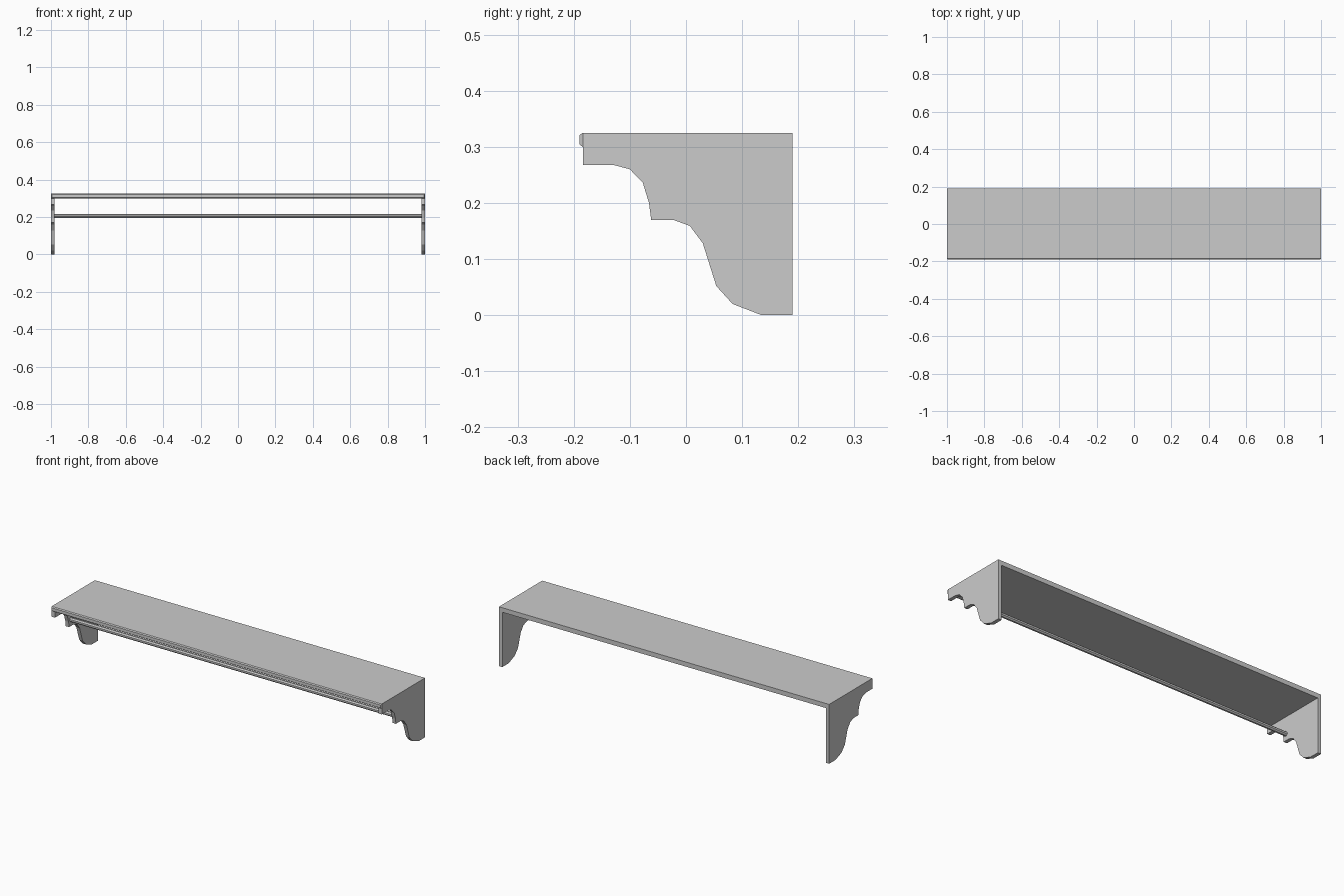
import bpy, bmesh, math
from mathutils import Matrix

if "Cube" in bpy.data.objects:
    bpy.data.objects.remove(bpy.data.objects["Cube"])

TOP, UNDER = 0.325, 0.30      # shelf board heights
BACK, FRONT = 0.19, -0.184    # board depth without the nosing
INNER = 0.98                  # inner face of the side brackets


def finish(name, bm):
    bmesh.ops.recalc_face_normals(bm, faces=bm.faces)
    mesh = bpy.data.meshes.new(name)
    bm.to_mesh(mesh)
    bm.free()
    obj = bpy.data.objects.new(name, mesh)
    bpy.context.collection.objects.link(obj)
    return obj


def extrude_x(name, profile, x0, x1):
    """Extrude a (y, z) outline along x."""
    bm = bmesh.new()
    face = bm.faces.new([bm.verts.new((x0, y, z)) for y, z in profile])
    ext = bmesh.ops.extrude_face_region(bm, geom=[face])
    moved = [v for v in ext["geom"] if isinstance(v, bmesh.types.BMVert)]
    bmesh.ops.translate(bm, verts=moved, vec=(x1 - x0, 0, 0))
    return finish(name, bm)


# Side brackets with two stepped scallops
bracket = [(BACK, 0), (BACK, TOP), (FRONT, TOP), (FRONT, 0.268),
           (-0.13, 0.268), (-0.10, 0.26), (-0.077, 0.236), (-0.066, 0.20),
           (-0.062, 0.17), (-0.023, 0.17), (0.007, 0.159), (0.03, 0.128),
           (0.054, 0.052), (0.083, 0.02), (0.135, 0.0)]
extrude_x("right_bracket", bracket, INNER, 1.0)
extrude_x("left_bracket", bracket, -INNER, -1.0)

# Shelf board between the brackets
extrude_x("shelf_board",
          [(FRONT, UNDER), (BACK, UNDER), (BACK, TOP), (FRONT, TOP)],
          -INNER, INNER)

# Chamfered nosing across the full front edge
bm = bmesh.new()
corners = [(-1, UNDER), (1, UNDER), (1, TOP), (-1, TOP)]
face = bm.faces.new([bm.verts.new((x, FRONT, z)) for x, z in corners])
back = bmesh.ops.duplicate(bm, geom=[face])
bmesh.ops.inset_region(bm, faces=[face], thickness=0.006, use_boundary=True)
bmesh.ops.translate(bm, verts=face.verts, vec=(0, -0.006, 0))
bmesh.ops.remove_doubles(bm, verts=bm.verts, dist=1e-5)
finish("front_nosing", bm)

# Hanging rail, an octagonal rod between the brackets
bm = bmesh.new()
bmesh.ops.create_cone(
    bm, cap_ends=True, segments=8, radius1=0.0119, radius2=0.0119,
    depth=2 * INNER,
    matrix=Matrix.Translation((0, -0.046, 0.206))
    @ Matrix.Rotation(math.pi / 2, 4, 'Y')
    @ Matrix.Rotation(math.pi / 8, 4, 'Z'))
finish("hanging_rail", bm)
